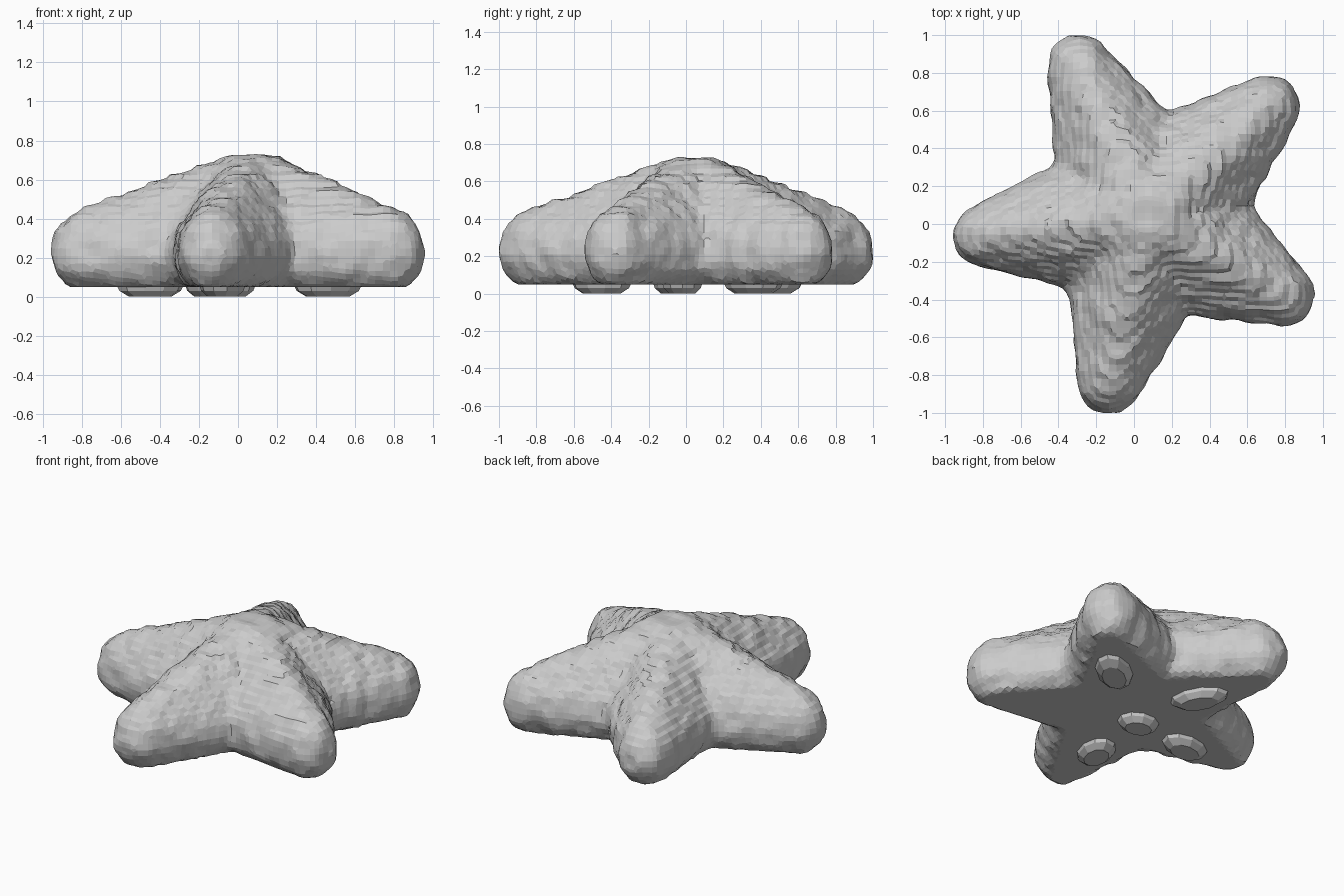
import bpy, bmesh, math
from mathutils import noise

cube = bpy.data.objects.get("Cube")
if cube:
    bpy.data.objects.remove(cube, do_unlink=True)

grey = bpy.data.materials.new("pale_grey")
grey.use_nodes = True
colour = (0.6, 0.6, 0.6, 1)
grey.diffuse_color = colour
grey.node_tree.nodes["Principled BSDF"].inputs["Base Color"].default_value = colour

FLOOR = 0.05
CENTRE = (0.07, 0.045)
# Each arm is a list of centres; a second one widens the arm near its root
ARMS = [[(-0.29, 0.835), (-0.28, 0.66)], [(0.71, 0.62)], [(0.79, -0.375), (0.42, -0.335)],
        [(-0.13, -0.835)], [(-0.79, -0.06)]]
# Profiles are (radius, height) rings
BODY = [(0.35, 0.035), (0.43, 0.11), (0.46, 0.21), (0.42, 0.34),
        (0.33, 0.48), (0.2, 0.63), (0.1, 0.725)]
TIP = [(0.065, 0.035), (0.12, 0.09), (0.158, 0.16), (0.165, 0.24),
       (0.145, 0.33), (0.09, 0.405), (0.03, 0.44)]


def rings(bm, centre, profile, sides=20):
    verts = []
    for radius, z in profile:
        for i in range(sides):
            a = math.tau * i / sides
            verts.append(bm.verts.new((centre[0] + radius * math.cos(a),
                                       centre[1] + radius * math.sin(a), z)))
    return verts


def hull(bm, verts):
    out = bmesh.ops.convex_hull(bm, input=verts)
    spare = {g for g in out["geom_interior"] + out["geom_unused"]
             if isinstance(g, bmesh.types.BMVert)}
    bmesh.ops.delete(bm, geom=list(spare), context="VERTS")


def make_object(name, bm):
    bmesh.ops.recalc_face_normals(bm, faces=bm.faces)
    mesh = bpy.data.meshes.new(name)
    bm.to_mesh(mesh)
    bm.free()
    obj = bpy.data.objects.new(name, mesh)
    bpy.context.collection.objects.link(obj)
    mesh.materials.append(grey)
    return obj


# Five tapered arms, each blended into the central dome
bm = bmesh.new()
for arm in ARMS:
    verts = rings(bm, CENTRE, BODY)
    for point in arm:
        verts += rings(bm, point, TIP)
    hull(bm, verts)
body = make_object("starfish_body", bm)

# Merge the arms into one skin and soften the valleys
remesh = body.modifiers.new("skin", "REMESH")
remesh.mode = "VOXEL"
remesh.voxel_size = 0.038
smooth = body.modifiers.new("soften", "SMOOTH")
smooth.factor = 0.5
smooth.iterations = 2
graph = bpy.context.evaluated_depsgraph_get()
skin = bpy.data.meshes.new_from_object(body.evaluated_get(graph))
body.modifiers.clear()
body.data = skin
skin.materials.clear()
skin.materials.append(grey)

# Rough, slightly terraced skin over a flat underside
STEP = 0.042
for v in skin.vertices:
    p = v.co.copy()
    if p.z > 0.065:
        v.co += v.normal * (0.016 * noise.noise(p * 11) + 0.006)
    if p.z > 0.3:
        v.co.z += 0.35 * (round(p.z / STEP) * STEP - p.z)
    v.co.z = max(v.co.z, FLOOR)
for poly in skin.polygons:
    poly.use_smooth = False

# Low oval pads under the body and four of the arms: x, y, length factor
PADS = {"centre_pad": (-0.05, -0.02, 0.8), "back_pad": (-0.14, 0.45, 1.1),
        "back_left_pad": (0.46, 0.36, 1.2), "front_pad": (-0.08, -0.45, 0.95),
        "right_pad": (-0.45, -0.06, 1)}
for name, (x, y, length) in PADS.items():
    bm = bmesh.new()
    hull(bm, rings(bm, (0, 0), [(0.11, 0), (0.16, 0.03), (0.18, 0.07)], 10))
    pad = make_object(name, bm)
    pad.location = (x, y, 0)
    pad.scale = (length, 0.65, 1)
    if name != "centre_pad":
        pad.rotation_euler.z = math.atan2(y - CENTRE[1], x - CENTRE[0])
